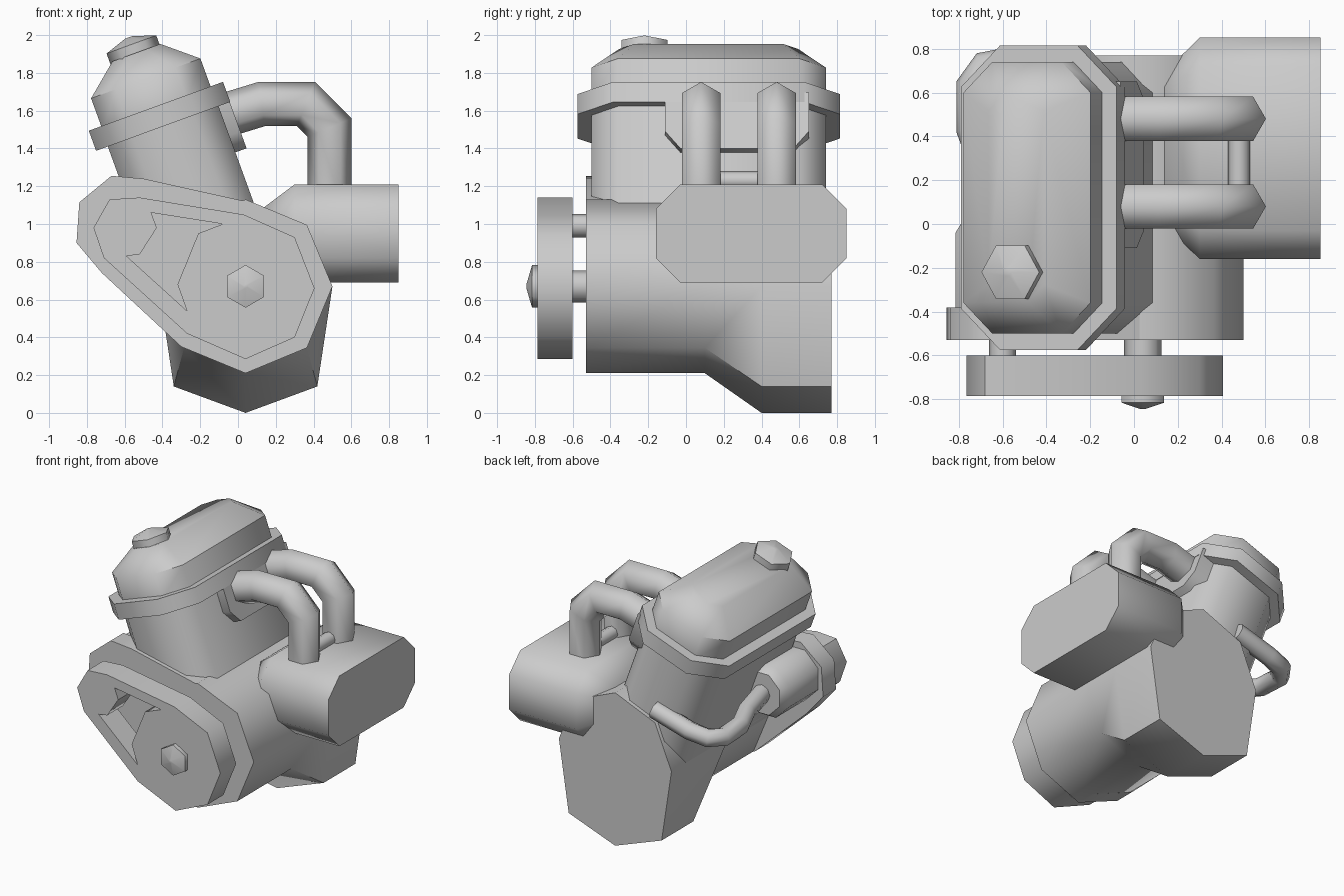
import bpy, bmesh, math
from mathutils import Vector

if "Cube" in bpy.data.objects:
    bpy.data.objects.remove(bpy.data.objects["Cube"])

C20, S20 = math.cos(math.radians(20)), math.sin(math.radians(20))
CRANK = (0.04, 0.67)


def finish(name, bm, angle=50):
    bmesh.ops.recalc_face_normals(bm, faces=bm.faces[:])
    me = bpy.data.meshes.new(name)
    bm.to_mesh(me)
    bm.free()
    me.shade_smooth()
    me.set_sharp_from_angle(angle=math.radians(angle))
    ob = bpy.data.objects.new(name, me)
    bpy.context.collection.objects.link(ob)
    return ob


def loft(name, rings, angle=50):
    """Skin equal-length rings of points and cap both ends."""
    bm = bmesh.new()
    vs = [[bm.verts.new(p) for p in r] for r in rings]
    n = len(rings[0])
    for a, b in zip(vs, vs[1:]):
        for i in range(n):
            j = (i + 1) % n
            bm.faces.new((a[i], a[j], b[j], b[i]))
    bm.faces.new(vs[0])
    bm.faces.new(vs[-1])
    return finish(name, bm, angle)


def along_y(pts, y):
    return [(x, y, z) for x, z in pts]


def tilt(v, y, t):
    """Point in the leaning cylinder frame: v across, t up its axis."""
    return (CRANK[0] + v * C20 - t * S20, y, CRANK[1] + v * S20 + t * C20)


def ngon(cx, cz, r, n, start=0.0):
    return [(cx + r * math.cos(start + math.tau * i / n),
             cz + r * math.sin(start + math.tau * i / n)) for i in range(n)]


def chamfered(cx, cy, hx, hy, a, b):
    """Rectangle with cut corners."""
    return [(cx + hx, cy - hy + b), (cx + hx, cy + hy - b), (cx + hx - a, cy + hy),
            (cx - hx + a, cy + hy), (cx - hx, cy + hy - b), (cx - hx, cy - hy + b),
            (cx - hx + a, cy - hy), (cx + hx - a, cy - hy)]


def tilted_stack(name, levels, angle=50):
    """levels: (t, half width, half length, corner cut)."""
    return loft(name, [[tilt(v, y, t) for v, y in chamfered(-0.12, 0.12, hv, hy, c, c)]
                       for t, hv, hy, c in levels], angle)


def rod(name, x, z, levels, n=8, start=0.0, angle=50):
    """Round part along y; levels: (y, radius)."""
    return loft(name, [along_y(ngon(x, z, r, n, start), y) for y, r in levels], angle)


def tube(name, path, r, n, up):
    """Sweep an n-gon along a path with mitred corners."""
    P = [Vector(p) for p in path]
    up = Vector(up)
    rings = []
    for i, p in enumerate(P):
        d0 = (p - P[max(i - 1, 0)]).normalized()
        d1 = (P[min(i + 1, len(P) - 1)] - p).normalized()
        d = (d0 + d1).normalized()
        miter = 1.0 / max(d.dot(d1 if d1.length else d0), 0.5)
        side = d.cross(up).normalized()
        top = side.cross(d).normalized()
        rings.append([p + side * (r * miter * math.cos(math.tau * k / n))
                      + top * (r * math.sin(math.tau * k / n)) for k in range(n)])
    return loft(name, rings, 65)


# Crankcase with the deep sump at the rear
case = ngon(*CRANK, 0.46, 8)
sump = case[:5] + [(-0.34, 0.14), (0.04, 0.0), (0.42, 0.14)]
loft("crankcase", [along_y(case, -0.53), along_y(case, 0.1),
                   along_y(sump, 0.4), along_y(sump, 0.77)])

# Front cover joining crankcase and generator
cover = [(-0.855, 0.9), (-0.72, 0.74), (-0.3, 0.35), (0.04, 0.21), (0.365, 0.345),
         (0.5, 0.67), (0.365, 0.95), (0.05, 1.1), (-0.5, 1.24), (-0.67, 1.255), (-0.84, 1.115)]
cover[6], cover[7] = (0.365, 0.98), (0.04, 1.12)
loft("front_cover", [along_y(cover, -0.53), along_y(cover, -0.38)])

# Generator barrel on the left
rod("generator", -0.63, 1.02, [(-0.4, 0.2), (-0.04, 0.2), (0.02, 0.16)], 8, math.pi / 8)

# Leaning cylinder block, flange and rocker cover
tilted_stack("cylinder_block", [(0.12, 0.312, 0.62, 0.14), (1.0, 0.312, 0.62, 0.14)])
tilted_stack("head_flange", [(0.945, 0.378, 0.695, 0.19), (1.058, 0.378, 0.695, 0.19)])
tilted_stack("rocker_cover", [(1.03, 0.308, 0.62, 0.14), (1.215, 0.308, 0.62, 0.14),
                              (1.36, 0.135, 0.475, 0.08)])

# Oil filler cap
loft("filler_cap", [[tilt(v, y, t) for v, y in ngon(-0.13, -0.22, r, 6)]
                    for t, r in [(1.33, 0.14), (1.41, 0.14), (1.45, 0.02)]], 65)

# Intake boss under the flange
boss = [(-0.11, 1.0), (-0.11, 0.78), (-0.03, 0.685), (0.57, 0.685), (0.65, 0.78), (0.65, 1.0)]
loft("intake_boss", [[tilt(v, y, t) for y, t in boss] for v in (0.1, 0.255)])

# Air box on the right, tapered towards the engine
loft("air_box", [[(x, y, z) for y, z in chamfered(0.345, 0.95, hy, hz, c, c)]
                 for x, hy, hz, c in [(0.14, 0.35, 0.14, 0.07), (0.3, 0.505, 0.26, 0.13),
                                      (0.85, 0.505, 0.26, 0.13)]])

# Two intake pipes and the bridge between them
for i, y in enumerate((0.08, 0.48)):
    tube(f"intake_pipe_{i + 1}", [(-0.12, y, 1.56), (0.125, y, 1.635), (0.36, y, 1.635),
                                  (0.485, y, 1.51), (0.485, y, 1.12)], 0.117, 6, (0, 1, 0))
rod("pipe_bridge", 0.48, 1.23, [(0.1, 0.05), (0.46, 0.05)])

# Coolant hose wrapping round the rear left corner
tube("hose", [(-0.27, 0.745, 1.08), (-0.55, 0.745, 1.0), (-0.68, 0.72, 0.97), (-0.745, 0.63, 0.96),
              (-0.745, 0.43, 0.97), (-0.69, 0.28, 1.0), (-0.63, 0.0, 1.02)], 0.065, 8, (0, 0, 1))

# Belt and pulleys plate with the opening between them
belt = [(-0.765, 0.98), (-0.68, 1.13), (-0.52, 1.14), (0.03, 1.05), (0.3, 0.93), (0.405, 0.66),
        (0.3, 0.4), (0.04, 0.285), (-0.27, 0.42), (-0.71, 0.82)]
opening = [(-0.46, 1.06), (-0.08, 1.0), (-0.21, 0.95), (-0.32, 0.68), (-0.27, 0.54),
           (-0.59, 0.83), (-0.52, 0.84), (-0.43, 0.98)]
bm = bmesh.new()
edges = []
for loop in (belt, opening):
    vs = [bm.verts.new(p) for p in along_y(loop, -0.785)]
    edges += [bm.edges.new((vs[i], vs[i - 1])) for i in range(len(vs))]
bmesh.ops.triangle_fill(bm, edges=edges, use_beauty=True, normal=(0, -1, 0))
ext = bmesh.ops.extrude_face_region(bm, geom=bm.faces[:], use_keep_orig=True)
bmesh.ops.translate(bm, vec=(0, 0.185, 0),
                    verts=[g for g in ext["geom"] if isinstance(g, bmesh.types.BMVert)])
finish("belt_drive", bm)

# Pulley shafts and the crank nut
rod("crank_shaft", 0.04, 0.67, [(-0.7, 0.085), (-0.45, 0.085)])
rod("generator_shaft", -0.6, 0.99, [(-0.7, 0.062), (-0.45, 0.062)])
rod("crank_nut", 0.04, 0.67, [(-0.77, 0.113), (-0.815, 0.113), (-0.845, 0.01)], 6, math.pi / 6, 65)
